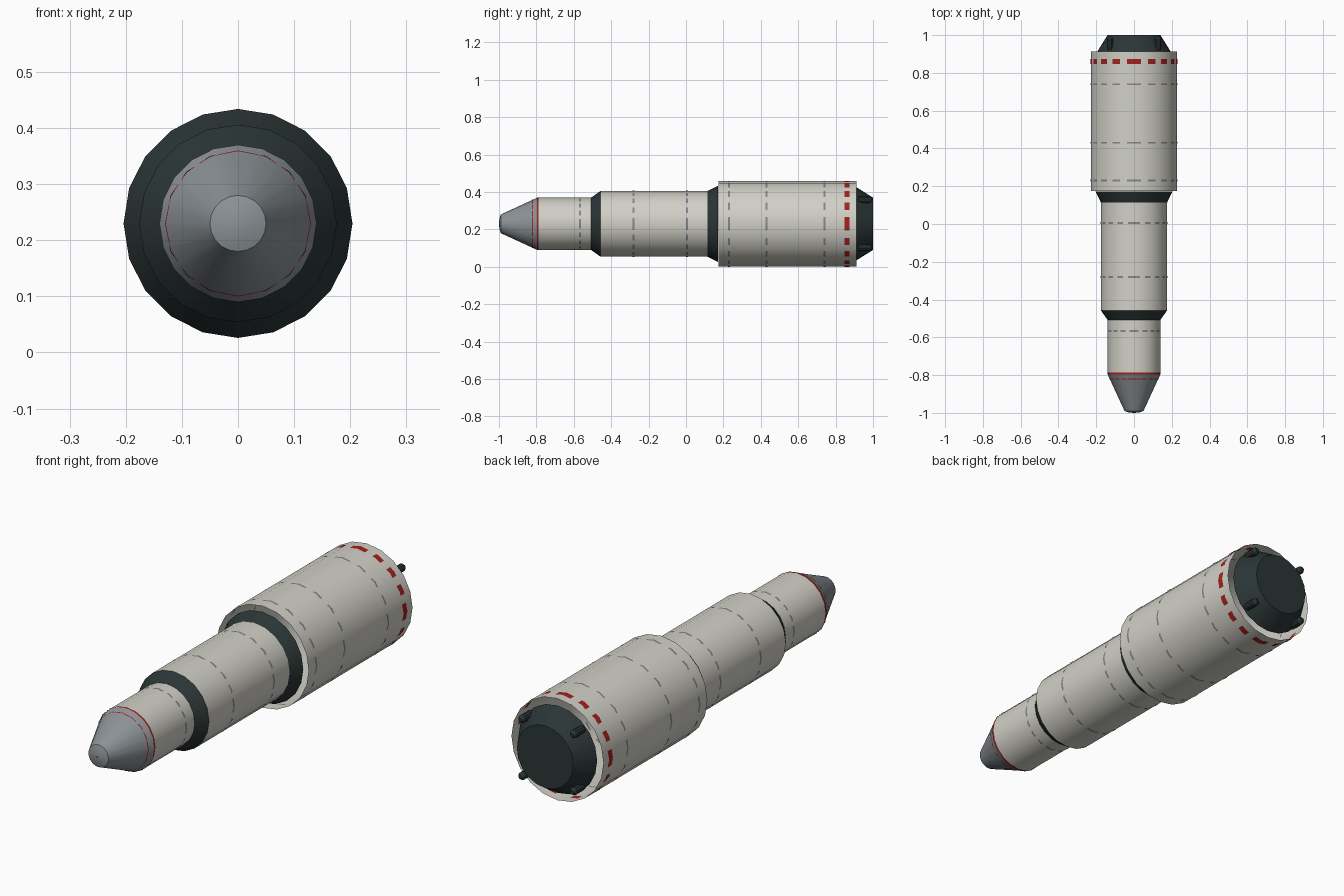
import bpy, bmesh, math

if "Cube" in bpy.data.objects:
    bpy.data.objects.remove(bpy.data.objects["Cube"])

CZ = 0.23  # height of the long axis


def material(name, rgb):
    m = bpy.data.materials.new(name)
    m.diffuse_color = (*rgb, 1)
    m.use_nodes = True
    m.node_tree.nodes["Principled BSDF"].inputs["Base Color"].default_value = m.diffuse_color
    return m


PALE = material("pale_hull", (0.64, 0.63, 0.57))
DARK = material("dark_slate", (0.024, 0.036, 0.036))
NOSE = material("nose_grey", (0.26, 0.29, 0.31))
RED = material("red_stripe", (0.36, 0.016, 0.012))
LINE = material("seam_grey", (0.24, 0.24, 0.26))


def lathe(name, profile, mat, sides=20, front=False, back=False, x=0, z=CZ):
    """Revolve (radius, y) points around a lengthwise axis."""
    bm = bmesh.new()
    rings = []
    for r, y in profile:
        ring = []
        for i in range(sides):
            a = 2 * math.pi * i / sides
            ring.append(bm.verts.new((x + r * math.sin(a), y, z + r * math.cos(a))))
        rings.append(ring)
    for p, q in zip(rings, rings[1:]):
        for i in range(sides):
            j = (i + 1) % sides
            bm.faces.new((p[i], p[j], q[j], q[i]))
    if front:
        bm.faces.new(rings[0][::-1])
    if back:
        bm.faces.new(rings[-1])
    me = bpy.data.meshes.new(name)
    bm.to_mesh(me)
    bm.free()
    me.materials.append(mat)
    me.shade_smooth()
    me.set_sharp_from_angle(angle=math.radians(25))
    ob = bpy.data.objects.new(name, me)
    bpy.context.collection.objects.link(ob)
    return ob


def band(name, radius, y, width, mat, sides=16):
    # coarser ring than the hull, so it surfaces as dashes
    lathe(name, [(radius, y - width / 2), (radius, y + width / 2)], mat, sides)


# Nose
lathe("nose_cone", [(0.05, -0.99), (0.14, -0.795)], NOSE)
lathe("nose_tip", [(0.006, -1.0), (0.03, -0.997), (0.05, -0.99)], NOSE, front=True)
lathe("nose_tip_hole", [(0.006, -1.0), (0.005, -1.0)], DARK, 12, front=True)

# Open hull tubes, each wider than the one ahead
lathe("front_tube", [(0.14, -0.795), (0.14, -0.505)], PALE)
lathe("middle_tube", [(0.176, -0.457), (0.176, 0.115)], PALE)
lathe("rear_tube", [(0.2285, 0.175), (0.2285, 0.912)], PALE)

# Dark collars between stages
lathe("front_collar", [(0.14, -0.507), (0.176, -0.457)], DARK)
lathe("middle_collar", [(0.176, 0.115), (0.204, 0.172)], DARK, back=True)

# Engine end with four diagonal studs
lathe("engine_base", [(0.196, 0.91), (0.14, 1.0)], DARK, front=True, back=True)
for sx in (-1, 1):
    for sz in (-1, 1):
        lathe("engine_stud", [(0.017, 0.92), (0.017, 0.982), (0.009, 0.993)], DARK, 10,
              front=True, back=True, x=sx * 0.128, z=CZ + sz * 0.128)

# Red stripes
band("rear_red_stripe", 0.23, 0.86, 0.027, RED)
band("nose_red_stripe", 0.1413, -0.792, 0.009, RED, 20)
lathe("nose_red_dashes", [(0.1288, -0.823), (0.1302, -0.819)], RED, 16)

# Grey hull seams
for r, ys in ((0.141, (-0.567,)), (0.1773, (-0.28, 0.005)), (0.23, (0.23, 0.43, 0.74))):
    for y in ys:
        band("hull_seam", r, y, 0.01, LINE)
